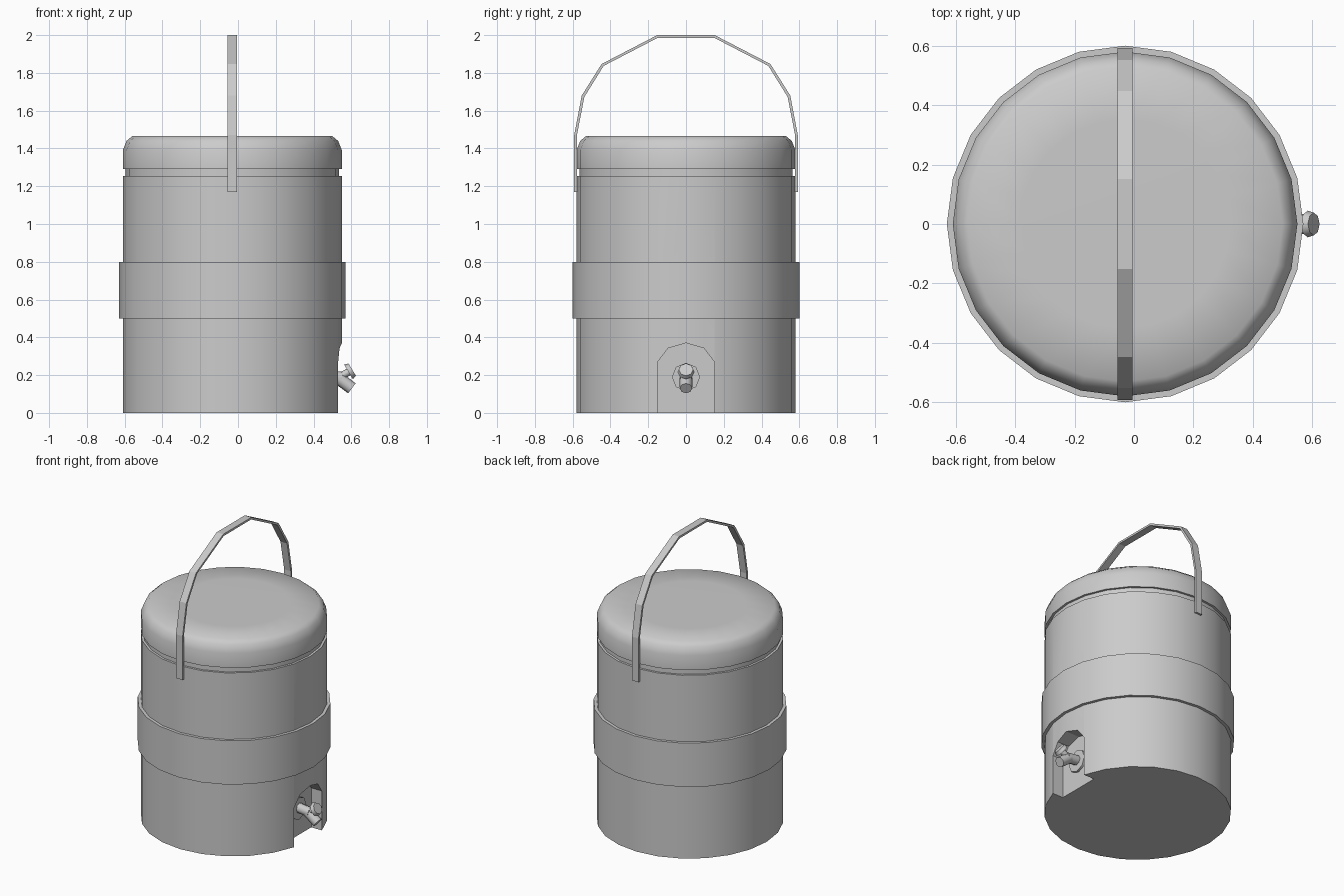
import bpy, bmesh, math
from mathutils import Vector

if "Cube" in bpy.data.objects:
    bpy.data.objects.remove(bpy.data.objects["Cube"])

CX = -0.03      # axis of the drum
SIDES = 24

grey = bpy.data.materials.new("plain grey")
grey.diffuse_color = (0.6, 0.6, 0.6, 1)
grey.use_nodes = True
grey.node_tree.nodes["Principled BSDF"].inputs["Base Color"].default_value = grey.diffuse_color


def finish(name, bm, angle=None):
    bmesh.ops.recalc_face_normals(bm, faces=bm.faces)
    me = bpy.data.meshes.new(name)
    bm.to_mesh(me)
    bm.free()
    me.materials.append(grey)
    ob = bpy.data.objects.new(name, me)
    bpy.context.collection.objects.link(ob)
    if angle:
        smooth(ob, angle)
    return ob


def smooth(ob, angle):
    bpy.ops.object.select_all(action='DESELECT')
    ob.select_set(True)
    bpy.context.view_layer.objects.active = ob
    bpy.ops.object.shade_smooth_by_angle(angle=math.radians(angle))


def lathe(name, profile, angle=30):
    """Closed turned solid from (radius, z) pairs, capped at both ends."""
    bm = bmesh.new()
    rings = [[bm.verts.new((CX + r * math.cos(i * math.tau / SIDES),
                            r * math.sin(i * math.tau / SIDES), z))
              for i in range(SIDES)] for r, z in profile]
    for a, b in zip(rings, rings[1:]):
        for i in range(SIDES):
            j = (i + 1) % SIDES
            bm.faces.new((a[i], a[j], b[j], b[i]))
    bm.faces.new(rings[0])
    bm.faces.new(rings[-1])
    return finish(name, bm, angle)


def extrude_outline(name, points, offset):
    """Prism from a planar outline."""
    bm = bmesh.new()
    face = bm.faces.new([bm.verts.new(p) for p in points])
    new = bmesh.ops.extrude_face_region(bm, geom=[face])["geom"]
    bmesh.ops.translate(bm, vec=offset,
                        verts=[v for v in new if isinstance(v, bmesh.types.BMVert)])
    return finish(name, bm)


def rod(name, start, end, r1, r2, sides=8):
    """Straight tapered bar between two points."""
    a, b = Vector(start), Vector(end)
    bm = bmesh.new()
    bmesh.ops.create_cone(bm, cap_ends=True, segments=sides, radius1=r1,
                          radius2=r2, depth=(b - a).length)
    turn = (b - a).to_track_quat('Z', 'Y').to_matrix().to_4x4()
    turn.translation = (a + b) / 2
    bmesh.ops.transform(bm, matrix=turn, verts=bm.verts)
    return finish(name, bm, 50)


# Drum with a neck under the lid
drum = lathe("drum", [(0.58, 0), (0.58, 1.255), (0.565, 1.255), (0.565, 1.30)])

# Arched tap recess cut from the right side
half = [(0.15, -0.1), (0.15, 0.27), (0.095, 0.342)]
arch = half + [(0, 0.37)] + [(-y, z) for y, z in reversed(half)]
cutter = extrude_outline("recess_cutter", [(0.45, y, z) for y, z in arch], (0.3, 0, 0))
cutter.hide_render = True
cut = drum.modifiers.new("recess", 'BOOLEAN')
cut.operation = 'DIFFERENCE'
cut.solver = 'EXACT'
cut.object = cutter
bpy.ops.object.select_all(action='DESELECT')
drum.select_set(True)
bpy.context.view_layer.objects.active = drum
bpy.ops.object.modifier_apply(modifier=cut.name)
smooth(drum, 25)
bpy.data.objects.remove(cutter)

# Raised band and softly rounded lid
lathe("band", [(0.60, 0.50), (0.60, 0.80)])
lathe("lid", [(0.58, 1.29), (0.58, 1.39), (0.56, 1.44), (0.53, 1.465), (0.35, 1.467)], 45)

# Carrying strap, mirrored front to back
outer = [(0.592, 1.17), (0.592, 1.47), (0.552, 1.68), (0.447, 1.847), (0.152, 2.0)]
inner = [(0.578, 1.17), (0.578, 1.468), (0.538, 1.673), (0.436, 1.837), (0.149, 1.986)]
loop = (outer + [(-y, z) for y, z in reversed(outer)]
        + [(-y, z) for y, z in inner] + list(reversed(inner)))
extrude_outline("strap", [(CX - 0.025, y, z) for y, z in loop], (0.05, 0, 0))

# Tap: flange, pipe, spout, stem and push button
rod("tap_flange", (0.445, 0, 0.19), (0.465, 0, 0.19), 0.075, 0.075)
rod("tap_pipe", (0.46, 0, 0.195), (0.55, 0, 0.185), 0.033, 0.033)
rod("tap_spout", (0.53, 0, 0.185), (0.603, 0, 0.13), 0.034, 0.033)
rod("tap_stem", (0.53, 0, 0.185), (0.595, 0, 0.222), 0.02, 0.02)
rod("tap_button", (0.585, 0, 0.217), (0.605, 0, 0.229), 0.045, 0.038)
